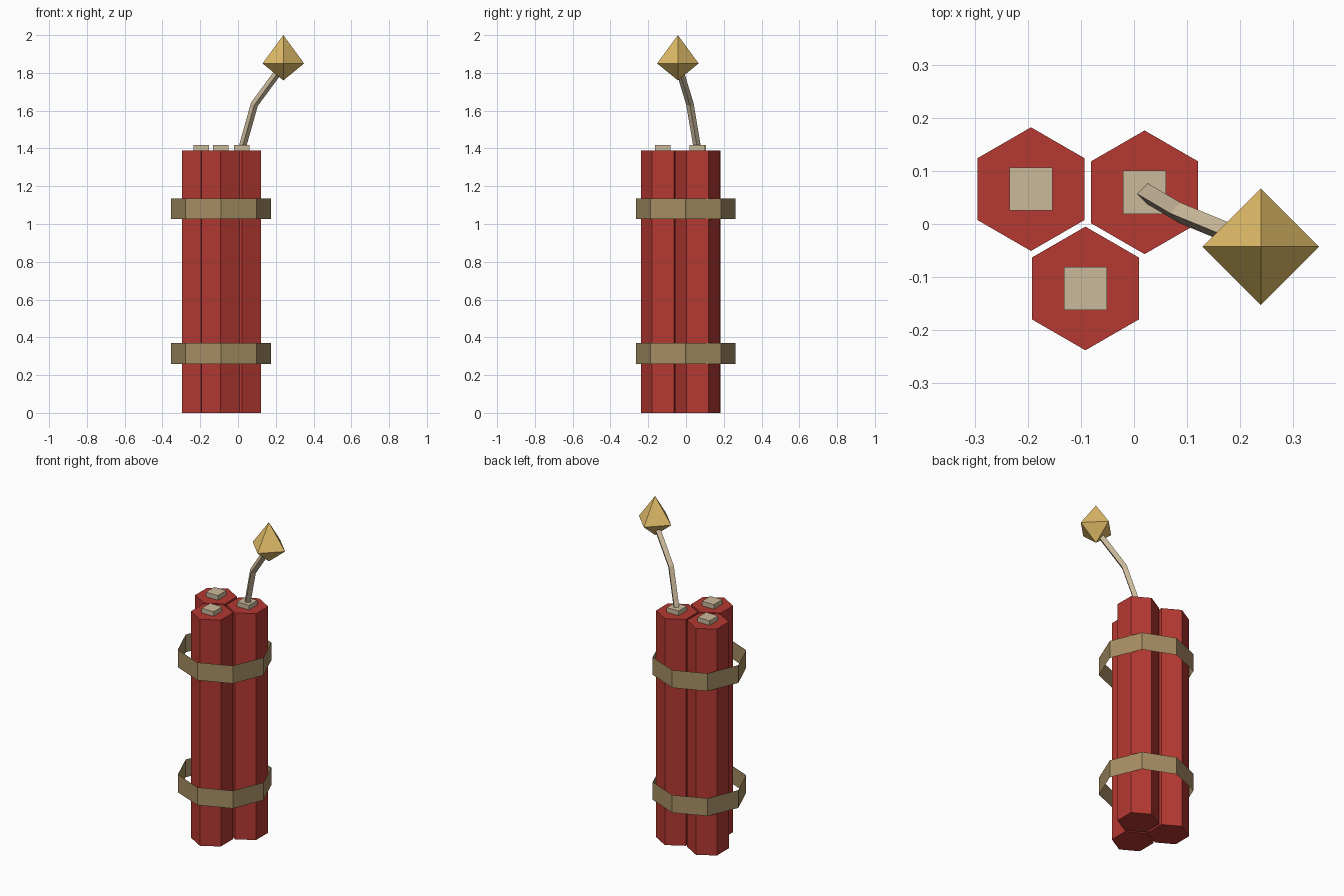
import bpy
import math
from mathutils import Vector

if "Cube" in bpy.data.objects:
    bpy.data.objects.remove(bpy.data.objects["Cube"])


def material(name, rgb):
    m = bpy.data.materials.new(name)
    m.diffuse_color = (*rgb, 1)
    m.use_nodes = True
    m.node_tree.nodes["Principled BSDF"].inputs["Base Color"].default_value = m.diffuse_color
    return m


RED = material("red_paper", (0.46, 0.04, 0.032))
TAN = material("pale_cord", (0.60, 0.49, 0.33))
STRAP = material("strap", (0.38, 0.27, 0.125))
GOLD = material("spark_gold", (0.76, 0.51, 0.14))
UP = Vector((0, 0, 1))


def ring(center, radius, sides, start=0.0, axis=UP):
    """Regular polygon of points around a centre, facing along axis."""
    tilt = UP.rotation_difference(axis)
    points = []
    for i in range(sides):
        a = math.radians(start) + math.tau * i / sides
        points.append(Vector(center) + tilt @ Vector((radius * math.cos(a), radius * math.sin(a), 0)))
    return points


def loft(name, rings, mat, capped=True):
    """Skin a stack of equal-sided rings into one flat-shaded object."""
    n = len(rings[0])
    verts = [p for r in rings for p in r]
    faces = []
    for k in range(len(rings) - 1):
        for i in range(n):
            j = (i + 1) % n
            faces.append((k * n + i, k * n + j, (k + 1) * n + j, (k + 1) * n + i))
    if capped:
        faces.append(tuple(reversed(range(n))))
        faces.append(tuple(range(len(verts) - n, len(verts))))
    mesh = bpy.data.meshes.new(name)
    mesh.from_pydata(verts, [], faces)
    mesh.materials.append(mat)
    obj = bpy.data.objects.new(name, mesh)
    bpy.context.collection.objects.link(obj)
    return obj


def prism(name, x, y, z0, z1, radius, sides, start, mat, capped=True):
    return loft(name, [ring((x, y, z), radius, sides, start) for z in (z0, z1)], mat, capped)


# Three hexagonal sticks, each with a square cap
for i, (x, y) in enumerate([(-0.195, 0.066), (0.02, 0.06), (-0.092, -0.122)], 1):
    prism(f"stick_{i}", x, y, 0, 1.39, 0.117, 6, 90, RED)
    prism(f"stick_cap_{i}", x, y, 1.385, 1.418, 0.0577, 4, 45, TAN)

# Two thin octagonal straps (open sheets)
for name, z in (("lower_strap", 0.26), ("upper_strap", 1.027)):
    prism(name, -0.09, -0.002, z, z + 0.109, 0.264, 8, 0, STRAP, capped=False)

# Bent square-section fuse
path = [Vector(p) for p in ((0.021, 0.06, 1.40), (0.087, 0.021, 1.634), (0.235, -0.04, 1.835))]
d1 = (path[1] - path[0]).normalized()
d2 = (path[2] - path[1]).normalized()
axes = (UP, (d1 + d2).normalized(), d2)
loft("fuse", [ring(p, 0.02, 4, 0, a) for p, a in zip(path, axes)], TAN)

# Spark: stretched octahedron at the fuse tip
tip = ring((0.24, -0.043, 1.85), 0.11, 4)
verts = tip + [Vector((0.24, -0.043, 2.0)), Vector((0.24, -0.043, 1.76))]
faces = []
for i in range(4):
    j = (i + 1) % 4
    faces += [(i, j, 4), (j, i, 5)]
mesh = bpy.data.meshes.new("spark")
mesh.from_pydata(verts, [], faces)
mesh.materials.append(GOLD)
bpy.context.collection.objects.link(bpy.data.objects.new("spark", mesh))
